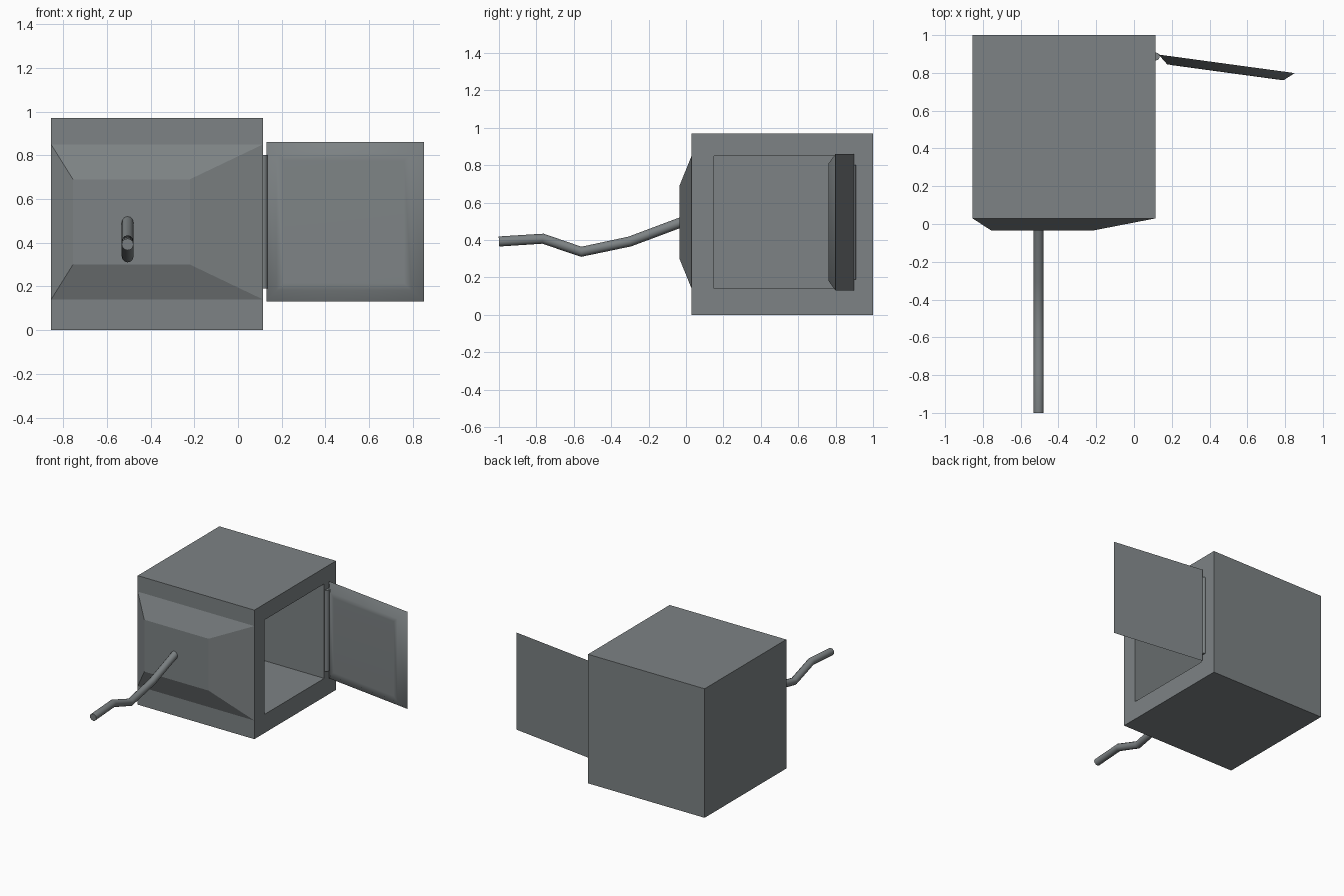
import bpy, bmesh, math
from mathutils import Vector

if "Cube" in bpy.data.objects:
    bpy.data.objects.remove(bpy.data.objects["Cube"])

grey = bpy.data.materials.new("metal grey")
grey.diffuse_color = (0.205, 0.225, 0.232, 1)
grey.use_nodes = True
grey.node_tree.nodes["Principled BSDF"].inputs["Base Color"].default_value = grey.diffuse_color


def finish(name, bm, smooth_angle=None):
    bmesh.ops.recalc_face_normals(bm, faces=bm.faces)
    me = bpy.data.meshes.new(name)
    bm.to_mesh(me)
    bm.free()
    me.materials.append(grey)
    if smooth_angle:
        me.polygons.foreach_set("use_smooth", [True] * len(me.polygons))
        me.set_sharp_from_angle(angle=math.radians(smooth_angle))
    ob = bpy.data.objects.new(name, me)
    bpy.context.collection.objects.link(ob)
    return ob


def ring(bm, pts):
    return [bm.verts.new(p) for p in pts]


def bridge(bm, a, b):
    n = len(a)
    for i in range(n):
        bm.faces.new((a[i], a[(i + 1) % n], b[(i + 1) % n], b[i]))


# Housing: a cube hollowed out from its right side
bm = bmesh.new()
bmesh.ops.create_cube(bm, size=0.97)
bmesh.ops.translate(bm, verts=bm.verts, vec=(-0.37, 0.515, 0.485))
side = max(bm.faces, key=lambda f: f.calc_center_median().x)
bmesh.ops.inset_region(bm, faces=[side], thickness=0.12)
for v in side.verts:
    v.co.y = 0.15 if v.co.y < 0.5 else 0.86
    v.co.z = 0.14 if v.co.z < 0.5 else 0.85
res = bmesh.ops.extrude_face_region(bm, geom=[side])
for v in res["geom"]:
    if isinstance(v, bmesh.types.BMVert):
        v.co.x = -0.73
if side.is_valid:
    bmesh.ops.delete(bm, geom=[side], context="FACES_ONLY")
finish("housing", bm)


# Raised front panel: lopsided tapered block
def front_rect(x0, x1, z0, z1, y):
    return [(x0, y, z0), (x1, y, z0), (x1, y, z1), (x0, y, z1)]


bm = bmesh.new()
base = ring(bm, front_rect(-0.855, 0.115, 0.14, 0.85, 0.03))
top = ring(bm, front_rect(-0.755, -0.22, 0.30, 0.69, -0.035))
bridge(bm, base, top)
bm.faces.new(top)
bm.faces.new(base)
finish("front_panel", bm)

# Door: flat back, softly chamfered inner side, swung open
origin = Vector((0.13, 0.897, 0))
u = Vector((0.72, -0.098, 0)).normalized()
n = Vector((u.y, -u.x, 0))
width, z0, z1 = 0.727, 0.13, 0.86


def door_rect(inset, depth):
    return [origin + u * a + n * depth + Vector((0, 0, z))
            for a, z in ((inset, z0 + inset), (width - inset, z0 + inset),
                         (width - inset, z1 - inset), (inset, z1 - inset))]


bm = bmesh.new()
loops = [ring(bm, door_rect(i, d)) for i, d in ((0, 0), (0.052, 0.045), (0.085, 0.046))]
for a, b in zip(loops, loops[1:]):
    bridge(bm, a, b)
bm.faces.new(loops[0])
bm.faces.new(loops[-1])
finish("door", bm, 60)

# Hinge pin
bm = bmesh.new()
bmesh.ops.create_cone(bm, cap_ends=True, segments=12, radius1=0.021, radius2=0.021, depth=0.61)
bmesh.ops.translate(bm, verts=bm.verts, vec=(0.115, 0.887, 0.495))
finish("hinge_pin", bm, 40)

# Cable: bent tube leaving the front panel
path = [(0.05, 0.523), (-0.30, 0.392), (-0.56, 0.337), (-0.765, 0.407), (-1.0, 0.392)]
bm = bmesh.new()
pts = [Vector((-0.505, y, z)) for y, z in path]
prev = None
sides, r = 12, 0.027
for i, p in enumerate(pts):
    d = (pts[min(i + 1, len(pts) - 1)] - pts[max(i - 1, 0)]).normalized()
    up = Vector((1, 0, 0)).cross(d)
    cur = ring(bm, [p + r * (math.cos(t) * Vector((1, 0, 0)) + math.sin(t) * up)
                    for t in (2 * math.pi * k / sides for k in range(sides))])
    if prev:
        bridge(bm, prev, cur)
    if i in (0, len(pts) - 1):
        bm.faces.new(cur)
    prev = cur
finish("cable", bm, 40)
